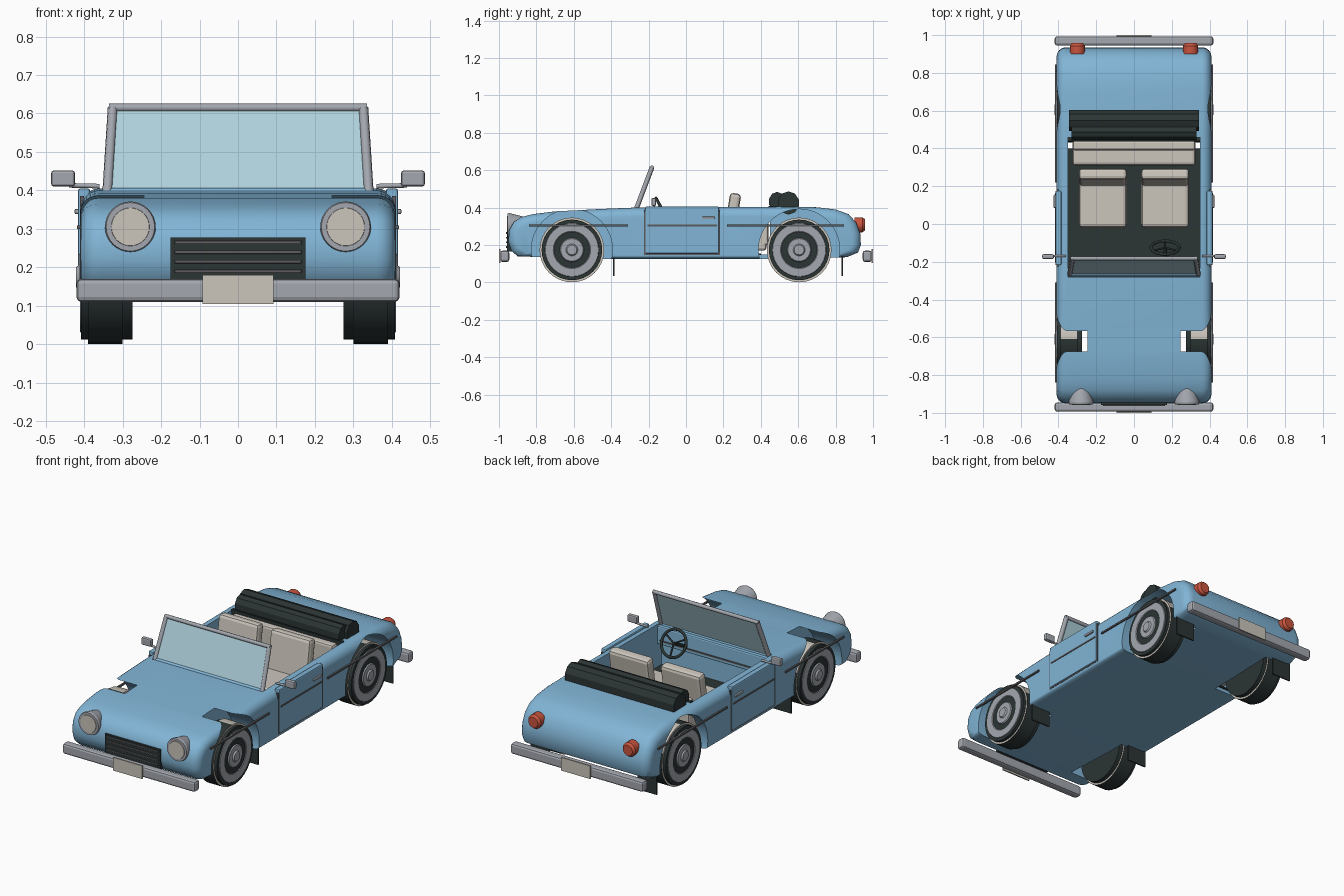
import bpy, bmesh, math
from mathutils import Matrix, Vector

cube = bpy.data.objects.get("Cube")
if cube:
    bpy.data.objects.remove(cube, do_unlink=True)


def material(name, r, g, b):
    m = bpy.data.materials.new(name)
    m.use_nodes = True
    m.diffuse_color = (r, g, b, 1)
    m.node_tree.nodes["Principled BSDF"].inputs["Base Color"].default_value = (r, g, b, 1)
    return m


BLUE = material("sky blue paint", .22, .46, .67)
CREAM = material("cream", .60, .56, .50)
GREY = material("metal grey", .37, .39, .43)
DARK = material("black rubber", .025, .035, .035)
TRIM = material("dark trim", .11, .11, .12)
RED = material("red lens", .58, .09, .05)
GLASS = material("pale glass", .43, .64, .71)


def finish(name, bm, mat, smooth=None):
    bmesh.ops.recalc_face_normals(bm, faces=bm.faces)
    mesh = bpy.data.meshes.new(name)
    bm.to_mesh(mesh)
    bm.free()
    mesh.materials.append(mat)
    ob = bpy.data.objects.new(name, mesh)
    bpy.context.collection.objects.link(ob)
    if smooth:
        shade(ob, smooth)
    return ob


def shade(ob, angle):
    bpy.ops.object.select_all(action='DESELECT')
    ob.select_set(True)
    bpy.context.view_layer.objects.active = ob
    bpy.ops.object.shade_smooth_by_angle(angle=math.radians(angle))


def loft(name, rings, mat, smooth=None):
    """Skin a list of closed rings and cap both ends."""
    bm = bmesh.new()
    rows = [[bm.verts.new(p) for p in ring] for ring in rings]
    n = len(rows[0])
    for a, b in zip(rows, rows[1:]):
        for i in range(n):
            j = (i + 1) % n
            bm.faces.new((a[i], a[j], b[j], b[i]))
    bm.faces.new(rows[0])
    bm.faces.new(rows[-1])
    return finish(name, bm, mat, smooth)


def box(name, x, y, z, mat, bevel=0, matrix=None):
    """Box from (low, high) ranges with optional rounded edges."""
    bm = bmesh.new()
    bmesh.ops.create_cube(bm, size=1)
    for v in bm.verts:
        v.co = [(lo + hi) / 2 + c * (hi - lo) for c, (lo, hi) in zip(v.co, (x, y, z))]
    if bevel:
        bmesh.ops.bevel(bm, geom=bm.edges[:], offset=bevel, segments=2, profile=.5, affect='EDGES')
    if matrix:
        bm.transform(matrix)
    return finish(name, bm, mat)


def side(s, lo, hi):
    return tuple(sorted((s * lo, s * hi)))


def lathe(name, axis, centre, profile, mat, sides=32, smooth=30):
    """Revolve (offset along axis, radius) pairs about x or y."""
    rings = []
    for d, r in profile:
        ring = []
        for i in range(sides):
            a = math.tau * i / sides
            p = (d, r * math.cos(a), r * math.sin(a)) if axis == 'x' else (r * math.cos(a), d, r * math.sin(a))
            ring.append(Vector(centre) + Vector(p))
        rings.append(ring)
    return loft(name, rings, mat, smooth)


def rod(name, a, b, radius, mat):
    a, b = Vector(a), Vector(b)
    bm = bmesh.new()
    turn = (b - a).to_track_quat('Z', 'Y').to_matrix().to_4x4()
    bmesh.ops.create_cone(bm, cap_ends=True, segments=8, radius1=radius, radius2=radius,
                          depth=(b - a).length, matrix=Matrix.Translation((a + b) / 2) @ turn)
    return finish(name, bm, mat, 50)


def cut(ob, cutter):
    mod = ob.modifiers.new("cut", 'BOOLEAN')
    mod.operation, mod.solver, mod.object = 'DIFFERENCE', 'EXACT', cutter
    bpy.context.view_layer.objects.active = ob
    bpy.ops.object.modifier_apply(modifier=mod.name)
    bpy.data.objects.remove(cutter, do_unlink=True)


# Body shell: side profile, narrowing around the shoulders
outline = [(-.90, .14), (-.935, .17), (-.95, .22), (-.945, .28), (-.92, .325), (-.88, .35), (-.82, .365),
           (-.7, .38), (-.6, .385), (-.45, .393), (-.28, .4), (.2, .403), (.5, .405), (.7, .402), (.8, .39),
           (.87, .365), (.91, .32), (.932, .26), (.935, .2), (.92, .16), (.86, .135), (.5, .125), (-.5, .125)]


def section(x, inset):
    return [(x, y * (1 - inset / .94), z - inset * max(0, z - .25) / .15 + inset * .3 * (z < .2))
            for y, z in outline]


turns = [math.radians(a) for a in range(0, 91, 15)]
half = [(.36 + .05 * math.sin(a), .05 * (1 - math.cos(a))) for a in turns]
body = loft("body_shell", [section(-x, d) for x, d in reversed(half)] + [section(x, d) for x, d in half], BLUE)

WHEELS = {"front": -.61, "rear": .605}
cut(body, box("cockpit_cutter", (-.35, .35), (-.28, .45), (.15, .6), BLUE))
for s in (-1, 1):
    for y in WHEELS.values():
        cut(body, lathe("arch_cutter", 'x', (0, y, .175), [(s * .245, .217), (s * .6, .217)], BLUE, 48, None))
shade(body, 35)

# Wheels with a raised, pale-sided tread band
for s in (-1, 1):
    for end, y in WHEELS.items():
        tag = f"{end}_{'left' if s > 0 else 'right'}"
        c = (0, y, .174)
        lathe(tag + "_tyre", 'x', c, [(s * .275, .13), (s * .275, .162), (s * .408, .162), (s * .408, .13)], DARK)
        band = lathe(tag + "_tread", 'x', c, [(s * .3, .173), (s * .39, .173)], DARK)
        band.data.materials.append(CREAM)
        for f in band.data.polygons:
            upper_back = f.center.z > .25 and f.center.y > y
            f.material_index = int(abs(f.normal.x) > .5 or upper_back)
        hub = [(.4, .148), (.411, .142), (.411, .1), (.407, .095), (.407, .065), (.414, .06), (.414, .032), (.422, .026)]
        lathe(tag + "_wheel_disc", 'x', c, [(s * d, r) for d, r in hub], GREY)
        flap = -.385 if end == "front" else .835
        box(tag + "_mudflap", side(s, .28, .40), (flap - .004, flap + .004), (.035, .15), DARK)

# Bumpers and plates
for end, s in (("front", -1), ("rear", 1)):
    box(end + "_bumper", (-.42, .42), side(s, .945, .993), (.11, .17), GREY, .012)
    box(end + "_plate", (-.092, .092), side(s, .992, 1), (.105, .18), CREAM)

# Grille
box("grille_panel", (-.175, .175), (-.957, -.93), (.165, .277), DARK)
for i in range(4):
    z = .185 + i * .025
    box("grille_slat", (-.165, .165), (-.963, -.955), (z, z + .009), TRIM, .002)

# Lamps
for s in (-1, 1):
    lathe("headlight_housing", 'y', (s * .28, 0, .305), [(-.85, .042), (-.945, .066), (-.955, .063)], GREY)
    lathe("headlight_lens", 'y', (s * .28, 0, .305), [(-.95, .051), (-.958, .049)], CREAM)
    lathe("tail_light", 'y', (s * .3, 0, .308), [(.9, .04), (.943, .04), (.957, .03)], RED, 20)

# Doors, side strips and mirrors
for s in (-1, 1):
    box("door_gap", side(s, .40, .4115), (-.225, .183), (.148, .385), TRIM)
    box("door", side(s, .385, .416), (-.218, .176), (.155, .405), BLUE, .006)
    box("door_handle", side(s, .412, .425), (.085, .155), (.338, .352), GREY, .004)
    for lo, hi in ((-.84, -.31), (-.205, .165), (.22, .845)):
        box("side_strip", side(s, .408, .419), (lo, hi), (.3, .309), TRIM)
    rod("mirror_arm", (s * .36, -.17, .411), (s * .44, -.17, .413), .006, GREY)
    box("mirror", side(s, .424, .486), (-.185, -.16), (.41, .452), GREY, .007)

# Windscreen
foot, head = Vector((0, -.265, .395)), Vector((0, -.182, .615))
for s in (-1, 1):
    rod("screen_post", foot + Vector((s * .34, 0, 0)), head + Vector((s * .326, 0, 0)), .013, GREY)
rod("screen_top_rail", head - Vector((.335, 0, 0)), head + Vector((.335, 0, 0)), .011, GREY)
rod("screen_bottom_rail", foot - Vector((.345, 0, 0)), foot + Vector((.345, 0, 0)), .011, BLUE)
thick = Vector((0, .004, 0))
loft("windscreen_glass", [[p + Vector((x, 0, 0)) + t for p, x in ((foot, -.33), (foot, .33), (head, .32), (head, -.32))]
                          for t in (-thick, thick)], GLASS)

# Interior
box("cockpit_floor", (-.35, .35), (-.28, .40), (.148, .156), DARK)
box("dashboard", (-.35, .35), (-.28, -.235), (.29, .395), BLUE, .008)
box("dashboard_strip", (-.33, .33), (-.237, -.23), (.31, .318), TRIM)
for s in (-1, 1):
    x = side(s, .038, .292)
    box("seat_cushion", x, (-.02, .24), (.156, .27), CREAM, .02)
    lean = Matrix.Translation((0, .21, .25)) @ Matrix.Rotation(math.radians(-9), 4, 'X')
    box("seat_back", x, (-.01, .05), (-.05, .232), CREAM, .018, lean)
box("rear_bench_cushion", (-.325, .325), (.31, .43), (.17, .29), CREAM, .015)
box("rear_bench_back", (-.325, .325), (.39, .44), (.2, .40), CREAM, .012)

# Steering wheel
centre = Vector((.165, -.125, .385))
axis = Matrix.Rotation(math.radians(-62), 4, 'X')
bpy.ops.mesh.primitive_torus_add(major_segments=28, minor_segments=8, major_radius=.075, minor_radius=.008,
                                 location=centre, rotation=axis.to_euler())
ring = bpy.context.object
ring.name = "steering_wheel"
ring.data.materials.append(DARK)
shade(ring, 60)
for a in (0, 120, 240):
    a = math.radians(a + 90)
    rod("steering_spoke", centre, centre + axis @ Vector((.073 * math.cos(a), .073 * math.sin(a), 0)), .005, DARK)
rod("steering_column", centre, centre + axis @ Vector((0, 0, -.13)), .009, DARK)

# Folded roof: two lobes and a cover behind the seats
for name, w, y, z, ry, rz in (("folded_roof_front", .33, .487, .432, .045, .052),
                              ("folded_roof_rear", .345, .548, .425, .058, .062)):
    loft(name, [[(x, y + ry * math.cos(math.tau * (i + .5) / 10), z + rz * math.sin(math.tau * (i + .5) / 10))
                 for i in range(10)] for x in (-w, w)], DARK)
box("roof_well_edge", (-.352, .352), (.44, .46), (.37, .41), DARK)
